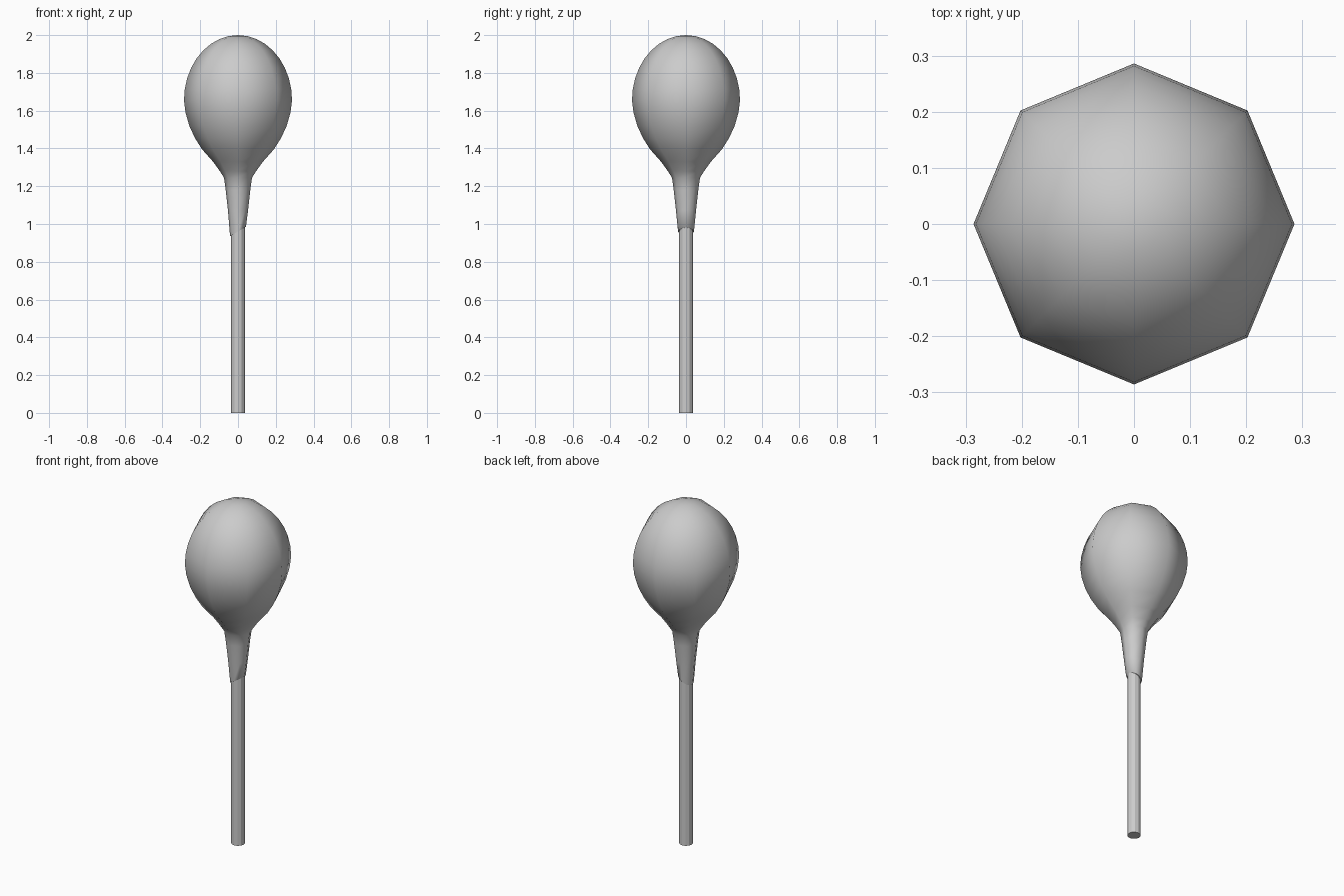
import bpy, bmesh, math

if "Cube" in bpy.data.objects:
    bpy.data.objects.remove(bpy.data.objects["Cube"])


def lathe(name, rings, sides, smooth_angle, tip=None):
    """Stack of polygon rings (radius, z, x-tilt), closed at both ends."""
    bm = bmesh.new()
    loops = []
    for r, z, tilt in rings:
        loop = []
        for i in range(sides):
            a = 2 * math.pi * i / sides
            x, y = r * math.cos(a), r * math.sin(a)
            loop.append(bm.verts.new((x, y, z + tilt * x)))
        loops.append(loop)
    for lo, hi in zip(loops, loops[1:]):
        for i in range(sides):
            j = (i + 1) % sides
            bm.faces.new((lo[i], lo[j], hi[j], hi[i]))
    bm.faces.new(loops[0][::-1])
    if tip is None:
        bm.faces.new(loops[-1])
    else:
        top = bm.verts.new((0, 0, tip))
        for i in range(sides):
            bm.faces.new((loops[-1][i], loops[-1][(i + 1) % sides], top))
    mesh = bpy.data.meshes.new(name)
    bm.to_mesh(mesh)
    bm.free()
    ob = bpy.data.objects.new(name, mesh)
    bpy.context.collection.objects.link(ob)
    bpy.ops.object.select_all(action='DESELECT')
    ob.select_set(True)
    bpy.context.view_layer.objects.active = ob
    bpy.ops.object.shade_smooth_by_angle(angle=math.radians(smooth_angle))
    return ob


# Bulb: slanted collar, tapered neck, flare, then an elliptical dome
neck = [(0.042, 0.96, 0.6), (0.053, 1.07, 0), (0.065, 1.18, 0), (0.074, 1.245, 0),
        (0.096, 1.28, 0), (0.132, 1.33, 0), (0.19, 1.395, 0), (0.228, 1.455, 0),
        (0.258, 1.52, 0), (0.278, 1.59, 0)]
dome = [(0.286 * math.cos(t), 1.655 + 0.345 * math.sin(t), 0)
        for t in (math.radians(10 * k) for k in range(9))]
lathe("bulb", neck + dome, 8, 60, tip=2.0)

# Stick
lathe("stick", [(0.036, 0.0, 0), (0.036, 1.1, 0)], 12, 20)
